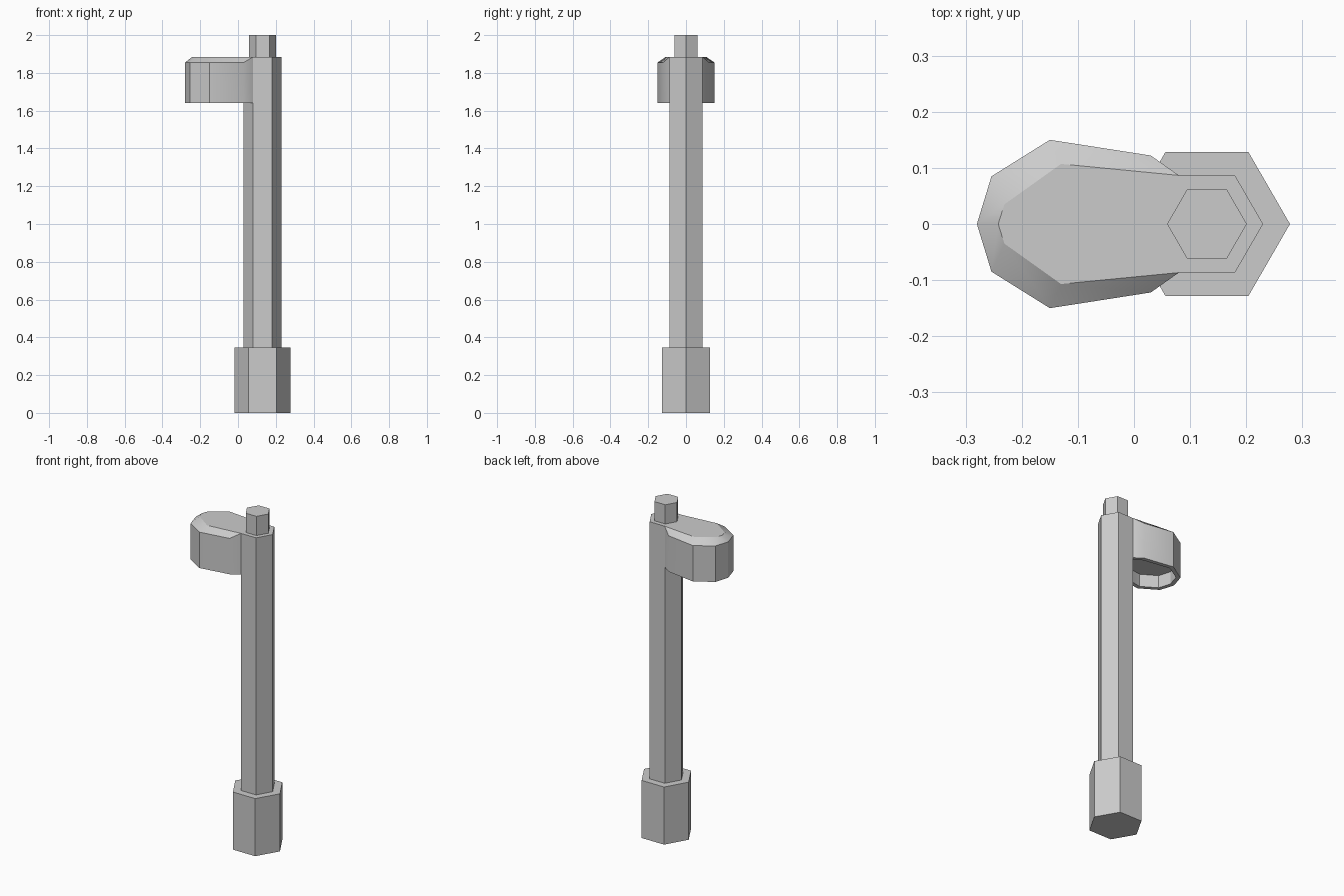
import bpy, bmesh
from math import cos, sin, pi

if "Cube" in bpy.data.objects:
    bpy.data.objects.remove(bpy.data.objects["Cube"])

POLE_X = 0.13


def build(name, rings, smooth=False):
    """Skin a stack of equal-length closed rings and cap both ends."""
    bm = bmesh.new()
    loops = [[bm.verts.new(p) for p in ring] for ring in rings]
    n = len(rings[0])
    for a, b in zip(loops, loops[1:]):
        for i in range(n):
            j = (i + 1) % n
            bm.faces.new((a[i], a[j], b[j], b[i]))
    bm.faces.new(loops[0])
    bm.faces.new(loops[-1])
    bmesh.ops.remove_doubles(bm, verts=bm.verts, dist=1e-4)
    bmesh.ops.recalc_face_normals(bm, faces=bm.faces)
    me = bpy.data.meshes.new(name)
    bm.to_mesh(me)
    bm.free()
    ob = bpy.data.objects.new(name, me)
    bpy.context.collection.objects.link(ob)
    if smooth:
        bpy.context.view_layer.objects.active = ob
        ob.select_set(True)
        bpy.ops.object.shade_smooth_by_angle(angle=pi / 6)
        ob.select_set(False)
    return ob


def hex_ring(r, z):
    return [(POLE_X + r * cos(i * pi / 3), r * sin(i * pi / 3), z) for i in range(6)]


def mirror_ring(half, zs):
    """Half outline (first point on the x axis) mirrored across y."""
    pts = [(x, y, z) for (x, y), z in zip(half, zs)]
    return pts + [(x, -y, z) for x, y, z in pts[:0:-1]]


# Hexagonal foot, pole and top stub
for name, r, z0, z1 in (("base", 0.148, 0.0, 0.345),
                        ("pole", 0.10, 0.345, 1.885),
                        ("top_stub", 0.071, 1.885, 2.0)):
    build(name, [hex_ring(r, z0), hex_ring(r, z1)])

# Lamp head: recessed underside, upright wall, chamfer fading out at the pole
inner = [(-0.255, 0), (-0.233, 0.073), (-0.145, 0.126), (0.02, 0.10), (0.08, 0.06)]
outer = [(-0.28, 0), (-0.254, 0.085), (-0.15, 0.15), (0.03, 0.122), (0.08, 0.0866)]
top = [(-0.242, 0), (-0.231, 0.035), (-0.13, 0.107), (0.08, 0.0866), (0.08, 0.0866)]
build("lamp_head", [
    mirror_ring(inner, [1.715] * 5),
    mirror_ring(inner, [1.64] * 5),
    mirror_ring(outer, [1.64] * 5),
    mirror_ring(outer, [1.855] * 4 + [1.885]),
    mirror_ring(top, [1.885] * 5),
], smooth=True)
